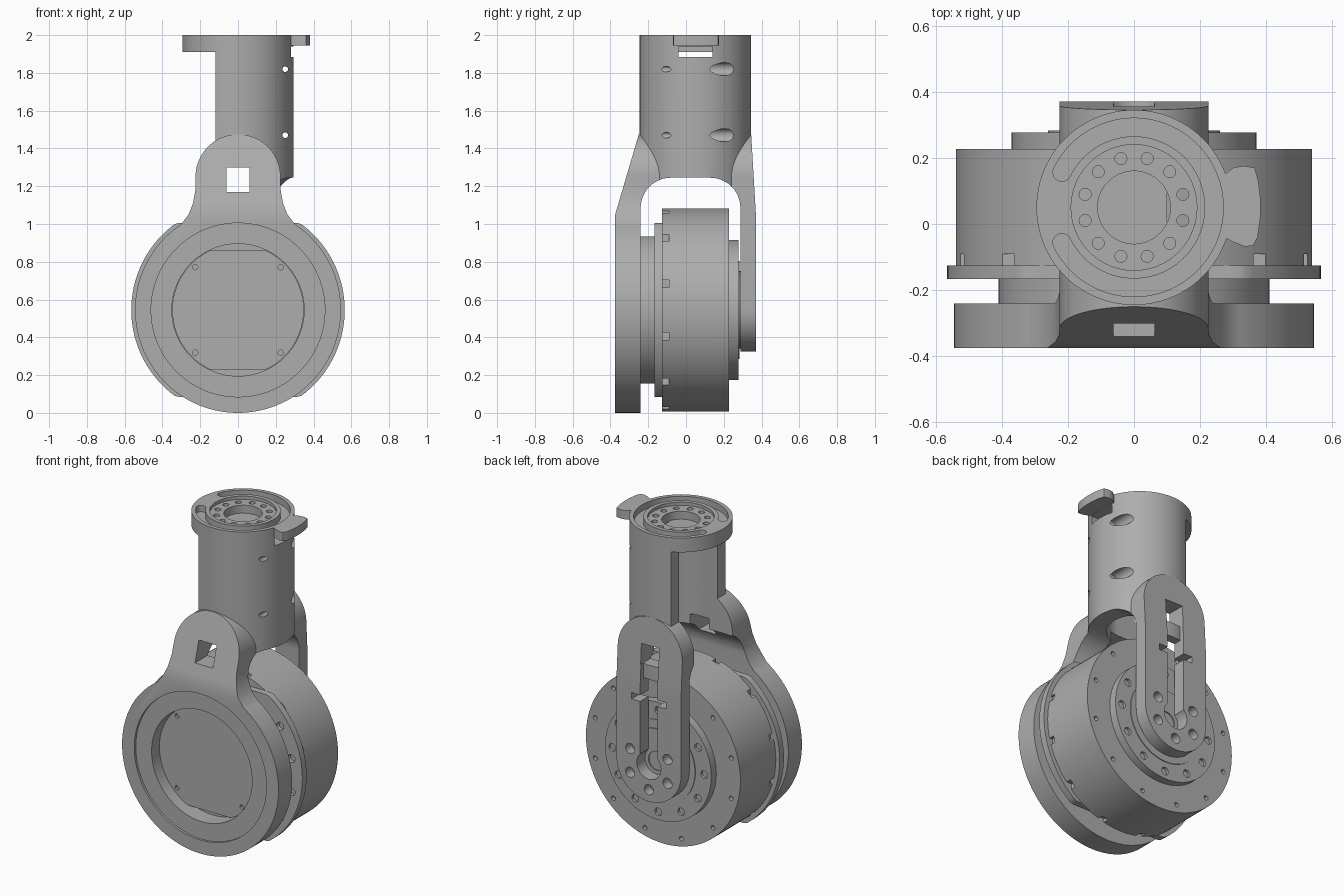
import bpy, bmesh
from math import sin, cos, radians

cube = bpy.data.objects.get("Cube")
if cube:
    bpy.data.objects.remove(cube)

grey = bpy.data.materials.new("machined grey")
grey.use_nodes = True
COLOUR = (0.42, 0.42, 0.42, 1)
grey.diffuse_color = COLOUR
grey.node_tree.nodes["Principled BSDF"].inputs["Base Color"].default_value = COLOUR

AXIS_Z = 0.545    # height of the motor axis
TUBE_Y = 0.05     # centre of the upright tube


def arc(cx, cy, r, a0, a1, n=24):
    angles = [radians(a0 + (a1 - a0) * i / n) for i in range(n + 1)]
    return [(cx + r * cos(a), cy + r * sin(a)) for a in angles]


def circle(cx, cy, r, n=96):
    return arc(cx, cy, r, 0, 360 - 360 / n, n - 1)


def rect(u0, u1, v0, v1):
    return [(u0, v0), (u1, v0), (u1, v1), (u0, v1)]


def clipped(r, h):
    """Circle about the motor axis with flats at top and bottom."""
    return [(x, AXIS_Z + max(-h, min(h, z))) for x, z in circle(0, 0, r, 128)]


def bolts(r, count, start=0.0, cz=AXIS_Z):
    return circle_points(r, [start + 360 * i / count for i in range(count)], cz)


def circle_points(r, angles, cz):
    return [(r * cos(radians(a)), cz + r * sin(radians(a))) for a in angles]


def prism(name, profiles, axis, a, b):
    """Extrude one or more outlines along an axis from a to b."""
    place = {"x": lambda u, v, t: (t, u, v),
             "y": lambda u, v, t: (u, t, v),
             "z": lambda u, v, t: (u, v, t)}[axis]
    if not isinstance(profiles[0], list):
        profiles = [profiles]
    bm = bmesh.new()
    for pts in profiles:
        low = [bm.verts.new(place(u, v, a)) for u, v in pts]
        high = [bm.verts.new(place(u, v, b)) for u, v in pts]
        bm.faces.new(low)
        bm.faces.new(high)
        for i in range(len(pts)):
            j = (i + 1) % len(pts)
            bm.faces.new((low[i], low[j], high[j], high[i]))
    bmesh.ops.recalc_face_normals(bm, faces=bm.faces)
    mesh = bpy.data.meshes.new(name)
    bm.to_mesh(mesh)
    bm.free()
    mesh.materials.append(grey)
    ob = bpy.data.objects.new(name, mesh)
    bpy.context.collection.objects.link(ob)
    return ob


def disc(name, r, y0, y1):
    return prism(name, circle(0, AXIS_Z, r, 128), "y", y0, y1)


def holes(points, r, y0, y1):
    return prism("cutter", [circle(x, z, r, 16) for x, z in points], "y", y0, y1)


def apply_boolean(ob, cutters, operation="DIFFERENCE"):
    for c in cutters:
        mod = ob.modifiers.new("cut", "BOOLEAN")
        mod.operation = operation
        mod.solver = "EXACT"
        mod.object = c
    graph = bpy.context.evaluated_depsgraph_get()
    mesh = bpy.data.meshes.new_from_object(ob.evaluated_get(graph))
    ob.modifiers.clear()
    ob.data = mesh
    for c in cutters:
        bpy.data.objects.remove(c)


# Shared cutters for the yoke and tube
def arch():
    pts = [(-0.24, -0.1)] + arc(-0.08, 1.085, 0.16, 180, 90, 12)
    pts += arc(0.128, 1.085, 0.16, 90, 0, 12) + [(0.288, -0.1)]
    return prism("cutter", pts, "x", -0.8, 0.8)


def cavity():
    pts = arc(0, TUBE_Y, 0.19, -90, 90, 32) + [(-0.4, TUBE_Y + 0.19), (-0.4, TUBE_Y - 0.19)]
    return prism("cutter", pts, "z", 0.9, 1.91)


def window():
    return prism("cutter", rect(-0.062, 0.062, 1.17, 1.30), "y", -0.6, 0.6)


def side_shape():
    pts = [(-0.375, -0.1), (-0.375, 1.05), (-0.25, 1.475), (0.345, 1.475),
           (0.37, 1.05), (0.37, -0.1)]
    return prism("cutter", pts, "x", -0.8, 0.8)


# Front yoke plate: round ring with an ear on top
fillet = [(0.262, 1.05), (0.238, 1.11), (0.226, 1.18)]
outline = arc(0, AXIS_Z, 0.545, 123.4, 416.6, 110) + fillet
outline += arc(0, 1.25, 0.225, 0, 180, 40) + [(-x, z) for x, z in reversed(fillet)]
front = prism("front_yoke_plate", outline, "y", -0.4, TUBE_Y)
apply_boolean(front, [side_shape()], "INTERSECT")
apply_boolean(front, [arch(), cavity(), window(),
                      disc("cutter", 0.46, -0.5, -0.36),
                      disc("cutter", 0.35, -0.5, -0.2)])

# Recessed cover with flats and corner screws
cover = prism("front_cover", clipped(0.348, 0.315), "y", -0.285, -0.2)
apply_boolean(cover, [holes(bolts(0.32, 4, 45), 0.014, -0.4, -0.27)])

# Rear yoke arm with slot, axle hole and bolt holes
stadium = arc(0, 0.55, 0.225, 180, 360, 40) + arc(0, 1.25, 0.225, 0, 180, 40)
rear = prism("rear_yoke_arm", stadium, "y", TUBE_Y, 0.4)
apply_boolean(rear, [side_shape()], "INTERSECT")
arm_bolts = circle_points(0.15, [30, 150, 210, 270, 330], 0.55)
apply_boolean(rear, [arch(), cavity(), window(),
                     prism("cutter", rect(-0.06, 0.06, 0.55, 1.2), "y", 0.2, 0.5),
                     prism("cutter", rect(-0.12, 0.12, 0.94, 0.98), "y", 0.2, 0.5),
                     holes([(0, 0.55)], 0.085, 0.2, 0.5),
                     holes(arm_bolts, 0.032, 0.31, 0.5)])

# Upright tube, open on one side, with cross bolts
tube = prism("upright_tube", circle(0, TUBE_Y, 0.295), "z", 1.08, 1.93)
cross = [(0.25, 1.47), (0.25, 1.82)]
apply_boolean(tube, [prism("cutter", rect(-0.6, -0.12, -0.6, 0.6), "z", 0.9, 1.91),
                     arch(), cavity(), window(),
                     prism("cutter", rect(-0.04, 0.14, 1.885, 1.94), "x", 0.1, 0.5),
                     holes(cross, 0.015, -0.5, 0.5),
                     holes(cross, 0.035, 0.1, 0.5)])

# Top flange with arc groove, bore and bolt circle
cap = prism("top_flange", circle(0, TUBE_Y, 0.295), "z", 1.91, 2.0)
END = 154
ex, ey = 0.2425 * cos(radians(END)), 0.2425 * sin(radians(END))
groove = arc(0, TUBE_Y, 0.27, -END, END, 80)
groove += arc(ex, TUBE_Y + ey, 0.0275, END, END + 180, 10)[1:-1]
groove += arc(0, TUBE_Y, 0.215, END, -END, 80)
groove += arc(ex, TUBE_Y - ey, 0.0275, 180 - END, 360 - END, 10)[1:-1]
bores = [circle(x, y, 0.018, 20) for x, y in bolts(0.153, 12, 15, TUBE_Y)]
apply_boolean(cap, [prism("cutter", groove, "z", 1.96, 2.1),
                    prism("cutter", circle(0, TUBE_Y, 0.19), "z", 1.98, 2.1),
                    prism("cutter", [circle(0, TUBE_Y, 0.11, 64)] + bores, "z", 1.8, 2.1),
                    prism("cutter", rect(-0.04, 0.14, 1.885, 1.94), "x", 0.2, 0.5)])

# Side tab on the flange
tab = [(0.274, 0.15), (0.3, 0.17), (0.33, 0.176), (0.365, 0.17), (0.376, 0.13), (0.382, 0.08),
       (0.382, 0.02), (0.374, -0.04), (0.36, -0.066), (0.335, -0.068), (0.3, -0.055), (0.274, -0.04)]
prism("flange_tab", tab, "z", 1.945, 2.0)

# Motor: neck, clipped flange, drum and stepped output
prism("motor_neck", clipped(0.41, 0.39), "y", -0.25, -0.15)
plate = prism("motor_flange", clipped(0.565, 0.46), "y", -0.167, -0.125)
apply_boolean(plate, [holes(circle_points(0.5, [-35, -12, 12, 35, 145, 168, 192, 215], AXIS_Z),
                            0.025, -0.3, -0.14)])

drum = disc("motor_drum", 0.538, -0.126, 0.227)
notches = []
for px, pz in bolts(0.54, 12, 15):
    notches.append(rect(px - 0.02, px + 0.02, pz - 0.02, pz + 0.02))
apply_boolean(drum, [prism("cutter", notches, "y", -0.2, -0.09),
                     holes(bolts(0.49, 12, 15), 0.014, 0.2, 0.4)])

output = disc("output_disc", 0.37, 0.2, 0.277)
apply_boolean(output, [holes(bolts(0.32, 12), 0.024, 0.26, 0.4)])
hub = disc("output_hub", 0.205, 0.26, 0.289)
apply_boolean(hub, [holes([(0, 0.55)], 0.06, 0.2, 0.5)])
step = disc("output_step", 0.26, 0.26, 0.282)

# Smooth the curved walls, keep the machined edges sharp
for ob in bpy.context.scene.objects:
    if ob.type == "MESH" and ob.data.materials and ob.data.materials[0] == grey:
        bpy.ops.object.select_all(action="DESELECT")
        ob.select_set(True)
        bpy.context.view_layer.objects.active = ob
        bpy.ops.object.shade_smooth_by_angle(angle=radians(30))
